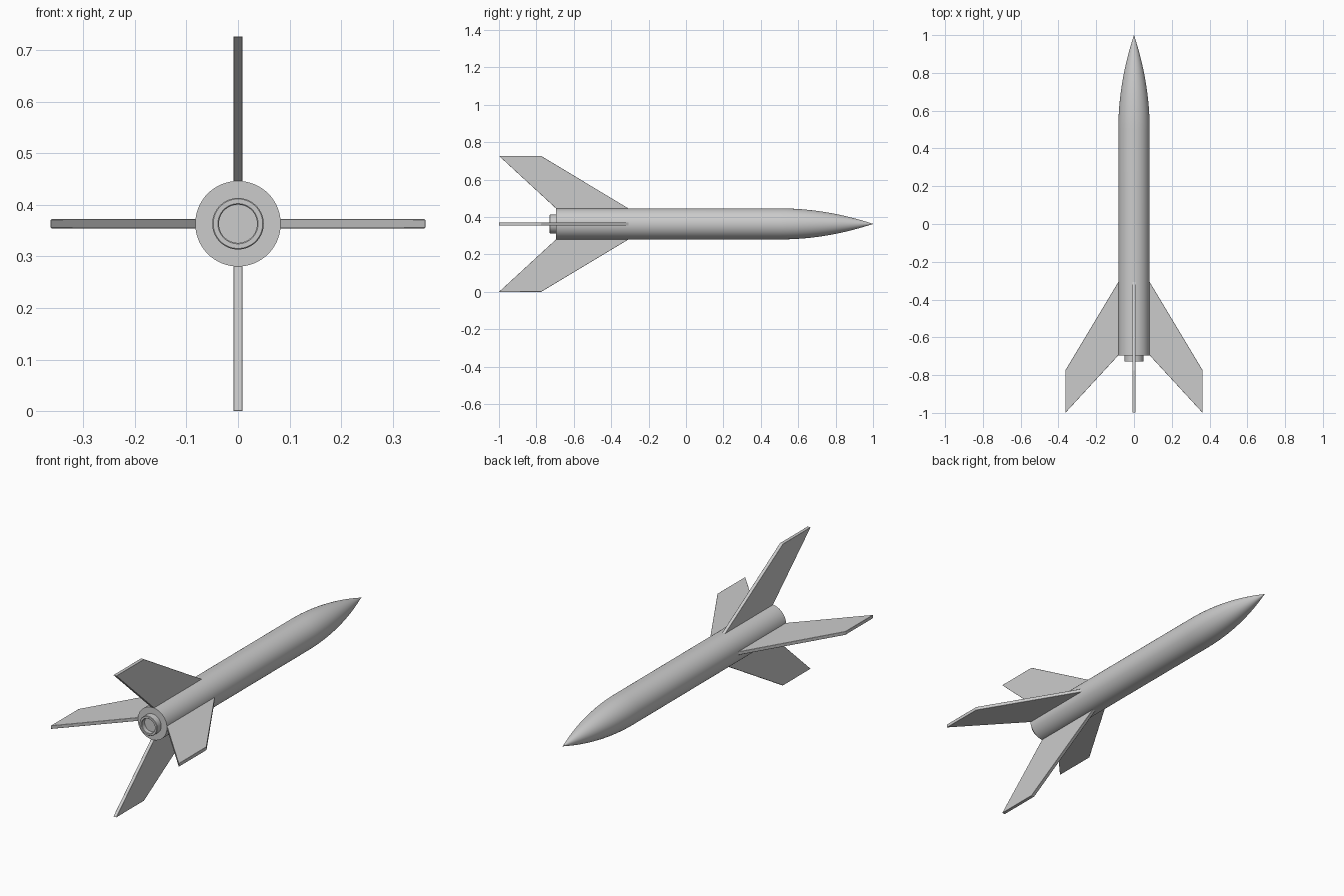
import bpy, bmesh, math
from mathutils import Matrix

if "Cube" in bpy.data.objects:
    bpy.data.objects.remove(bpy.data.objects["Cube"])

CZ = 0.3635   # height of the rocket axis
R = 0.083     # body radius


def make_object(name, bm, angle=30):
    bmesh.ops.recalc_face_normals(bm, faces=bm.faces)
    me = bpy.data.meshes.new(name)
    bm.to_mesh(me)
    bm.free()
    ob = bpy.data.objects.new(name, me)
    bpy.context.collection.objects.link(ob)
    ob.location.z = CZ
    bpy.ops.object.select_all(action='DESELECT')
    ob.select_set(True)
    bpy.context.view_layer.objects.active = ob
    bpy.ops.object.shade_smooth_by_angle(angle=math.radians(angle))
    return ob


def lathe(name, profile, steps=72):
    """Spin (radius, y) points around the y axis."""
    bm = bmesh.new()
    vs = [bm.verts.new((r, y, 0)) for r, y in profile]
    es = [bm.edges.new(p) for p in zip(vs, vs[1:])]
    bmesh.ops.spin(bm, geom=vs + es, cent=(0, 0, 0), axis=(0, 1, 0),
                   angle=math.tau, steps=steps, use_duplicate=False)
    bmesh.ops.remove_doubles(bm, verts=bm.verts, dist=1e-5)
    return make_object(name, bm)


# Body tube with curved nose cone and small rounded tip
nose = []
for i in range(25):
    t = i / 24 * 0.98
    nose.append((R * (1 - t * t), 0.5 + 0.5 * t))
tip = [(0.0026, 0.9955), (0.0019, 0.998), (0.001, 0.9995), (0, 1.0)]
lathe("body", [(0, -0.695), (R, -0.695)] + nose + tip[1:])

# Motor tube sticking out of the tail, with recessed end
lathe("motor_tube", [(0, -0.705), (0.037, -0.705), (0.037, -0.727),
                     (0.039, -0.729), (0.048, -0.729), (0.05, -0.727),
                     (0.05, -0.69)])

# Four swept fins
outline = [(0.079, -0.301), (0.3635, -0.775), (0.3635, -1.0), (0.079, -0.691)]
for k, name in enumerate(["right_fin", "top_fin", "left_fin", "bottom_fin"]):
    bm = bmesh.new()
    face = bm.faces.new([bm.verts.new((r, y, -0.0088)) for r, y in outline])
    ext = bmesh.ops.extrude_face_region(bm, geom=[face])
    bmesh.ops.translate(bm, vec=(0, 0, 0.0176),
                        verts=[g for g in ext["geom"] if isinstance(g, bmesh.types.BMVert)])
    bmesh.ops.rotate(bm, cent=(0, 0, 0), verts=bm.verts,
                     matrix=Matrix.Rotation(-k * math.pi / 2, 3, 'Y'))
    fin = make_object(name, bm)
    bev = fin.modifiers.new("soft_edges", 'BEVEL')
    bev.width = 0.0015
    bev.segments = 2
